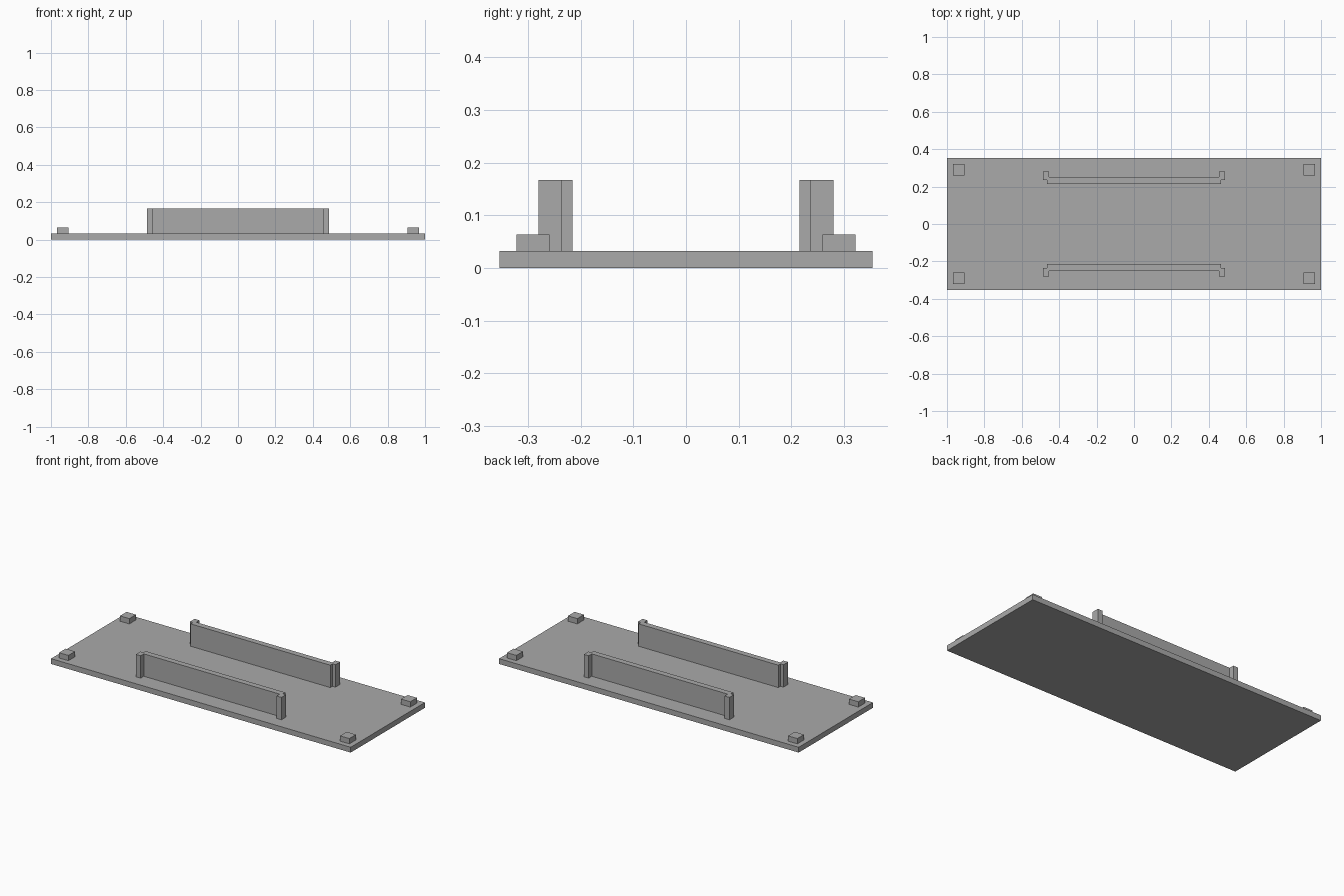
import bpy
import bmesh

if "Cube" in bpy.data.objects:
    bpy.data.objects.remove(bpy.data.objects["Cube"], do_unlink=True)

grey = bpy.data.materials.new("plain grey")
grey.use_nodes = True
colour = (0.4, 0.4, 0.4, 1)
grey.diffuse_color = colour
grey.node_tree.nodes["Principled BSDF"].inputs["Base Color"].default_value = colour

BASE_TOP = 0.032


def prism(name, outline, bottom, top):
    """Extrude a flat outline straight up."""
    bm = bmesh.new()
    face = bm.faces.new([bm.verts.new((x, y, bottom)) for x, y in outline])
    lifted = bmesh.ops.extrude_face_region(bm, geom=[face])["geom"]
    verts = [v for v in lifted if isinstance(v, bmesh.types.BMVert)]
    bmesh.ops.translate(bm, verts=verts, vec=(0, 0, top - bottom))
    bmesh.ops.recalc_face_normals(bm, faces=bm.faces)
    mesh = bpy.data.meshes.new(name)
    bm.to_mesh(mesh)
    bm.free()
    mesh.materials.append(grey)
    obj = bpy.data.objects.new(name, mesh)
    bpy.context.collection.objects.link(obj)


def rectangle(x0, x1, y0, y1):
    return [(x0, y0), (x1, y0), (x1, y1), (x0, y1)]


# Base plate
prism("base_plate", rectangle(-1, 1, -0.354, 0.354), 0, BASE_TOP)

# Half outline of a rail: thin wall with an end post turned outwards
half = [(0.466, 0.215), (0.466, 0.236), (0.486, 0.236),
        (0.486, 0.28), (0.454, 0.28), (0.454, 0.25)]
rail = half + [(-x, y) for x, y in reversed(half)]

for side, sy in (("back", 1), ("front", -1)):
    prism(side + "_rail", [(x, y * sy) for x, y in rail], BASE_TOP, 0.167)
    # Corner blocks
    for hand, sx in (("left", 1), ("right", -1)):
        block = rectangle(0.907, 0.969, 0.259, 0.322)
        prism(f"{side}_{hand}_corner_block",
              [(x * sx, y * sy) for x, y in block], BASE_TOP, 0.064)
